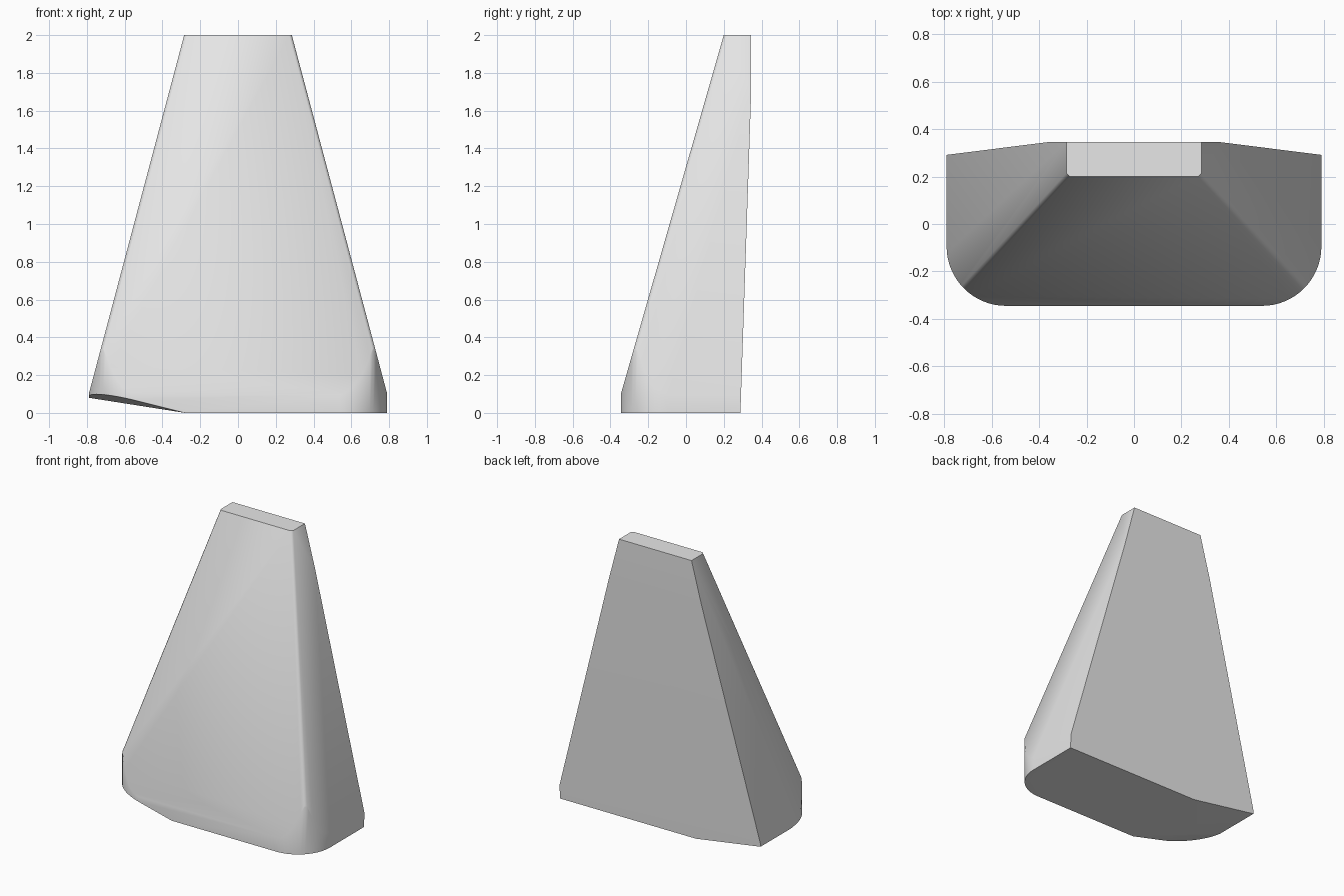
import bpy, bmesh, math
from mathutils import Vector

if "Cube" in bpy.data.objects:
    bpy.data.objects.remove(bpy.data.objects["Cube"])

# Footprint: square back corners, rounded front corners
R, HX, FY, BY = 0.25, 0.79, -0.345, 0.345
half = [(HX, BY)]
for i in range(17):
    a = math.radians(90 * i / 16)
    half.append((HX - R + R * math.cos(a), FY + R - R * math.sin(a)))
outline = half + [(-x, y) for x, y in reversed(half)]

bm = bmesh.new()
base = bm.faces.new([bm.verts.new((x, y, 0)) for x, y in outline])
up = bmesh.ops.extrude_face_region(bm, geom=[base])
bmesh.ops.translate(bm, vec=(0, 0, 2), verts=[v for v in up['geom'] if isinstance(v, bmesh.types.BMVert)])
bmesh.ops.recalc_face_normals(bm, faces=bm.faces[:])


def slice_off(point, normal, inset=0.0):
    """Remove everything beyond the plane and close the cut."""
    n = Vector(normal).normalized()
    res = bmesh.ops.bisect_plane(bm, geom=bm.verts[:] + bm.edges[:] + bm.faces[:], dist=1e-5,
                                 plane_co=Vector(point) - n * inset, plane_no=n, clear_outer=True)
    edges = [e for e in bm.edges if e.is_boundary]
    if edges:
        bmesh.ops.holes_fill(bm, edges=edges, sides=0)


# Sloping front, sides and slightly leaning back
slice_off((0, FY, 0.1), (0, -1.9, 0.545))
for s in (1, -1):
    slice_off((s * HX, 0, 0.1), (s * 1.9, 0, 0.505))
slice_off((0, 0.288, 0), (0, 1.7, -0.057))

# Soft chamfer along the front side edges
for s in (1, -1):
    slice_off((s * 0.551, -0.087, 1.0), (s * 1.9, -1.9, 1.05), 0.01)

# Chipped underside on the left
slice_off((-0.28, 0, 0), (-0.157, 0, -1))
slice_off((-0.28, FY, 0), (-0.25, -0.164, -1))

bmesh.ops.remove_doubles(bm, verts=bm.verts[:], dist=0.0005)
bmesh.ops.recalc_face_normals(bm, faces=bm.faces[:])
mesh = bpy.data.meshes.new("tapered_block")
bm.to_mesh(mesh)
bm.free()
obj = bpy.data.objects.new("tapered_block", mesh)
bpy.context.collection.objects.link(obj)

# Single grey colour
mat = bpy.data.materials.new("light grey")
mat.diffuse_color = (0.8, 0.8, 0.8, 1)
mat.use_nodes = True
mat.node_tree.nodes["Principled BSDF"].inputs["Base Color"].default_value = mat.diffuse_color
mesh.materials.append(mat)

bpy.context.view_layer.objects.active = obj
obj.select_set(True)
bpy.ops.object.shade_smooth_by_angle(angle=math.radians(45))
